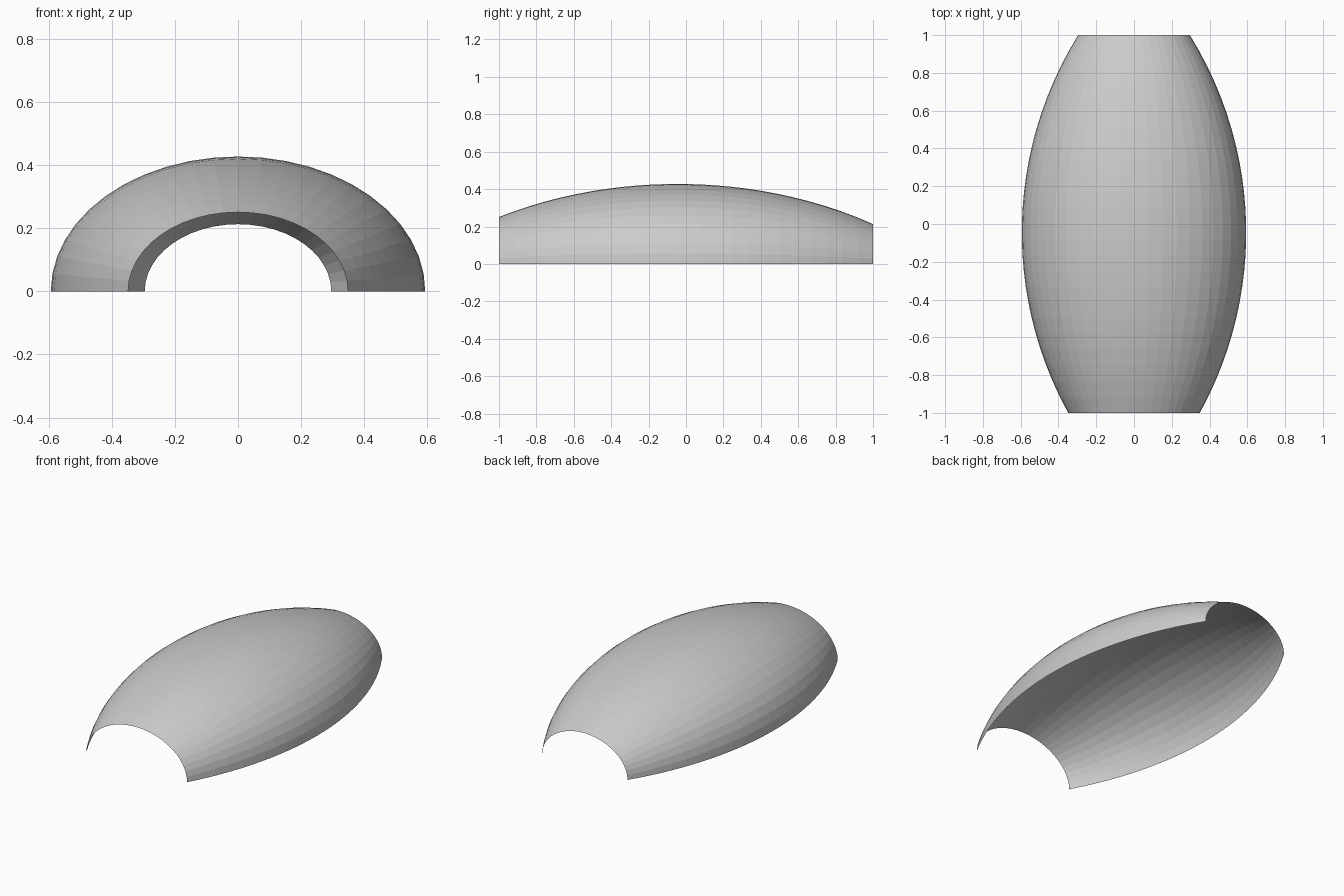
import bpy, bmesh
from math import sin, cos, pi, sqrt

if "Cube" in bpy.data.objects:
    bpy.data.objects.remove(bpy.data.objects["Cube"])

ROWS, SEGS = 24, 24          # rings along the length, facets across the arch
RADIUS, PEAK_Y = 1.98, -0.045
HALF_WIDTH, FLATTEN = 0.594, 0.72


def half_width(y):
    # circular-arc bulge, widest slightly in front of the middle
    return HALF_WIDTH - (RADIUS - sqrt(RADIUS ** 2 - (y - PEAK_Y) ** 2))


# Open arched shell: half-ellipse rings lofted along y
bm = bmesh.new()
rings = []
for i in range(ROWS + 1):
    y = -1 + 2 * i / ROWS
    w = half_width(y)
    rings.append([bm.verts.new((w * cos(pi * j / SEGS), y, FLATTEN * w * sin(pi * j / SEGS)))
                  for j in range(SEGS + 1)])
for a, b in zip(rings, rings[1:]):
    for j in range(SEGS):
        bm.faces.new((a[j], b[j], b[j + 1], a[j + 1]))
bmesh.ops.recalc_face_normals(bm, faces=bm.faces)
if sum(f.normal.z for f in bm.faces) < 0:
    bmesh.ops.reverse_faces(bm, faces=bm.faces)

mesh = bpy.data.meshes.new("arched_shell")
bm.to_mesh(mesh)
bm.free()
shell = bpy.data.objects.new("arched_shell", mesh)
bpy.context.collection.objects.link(shell)
